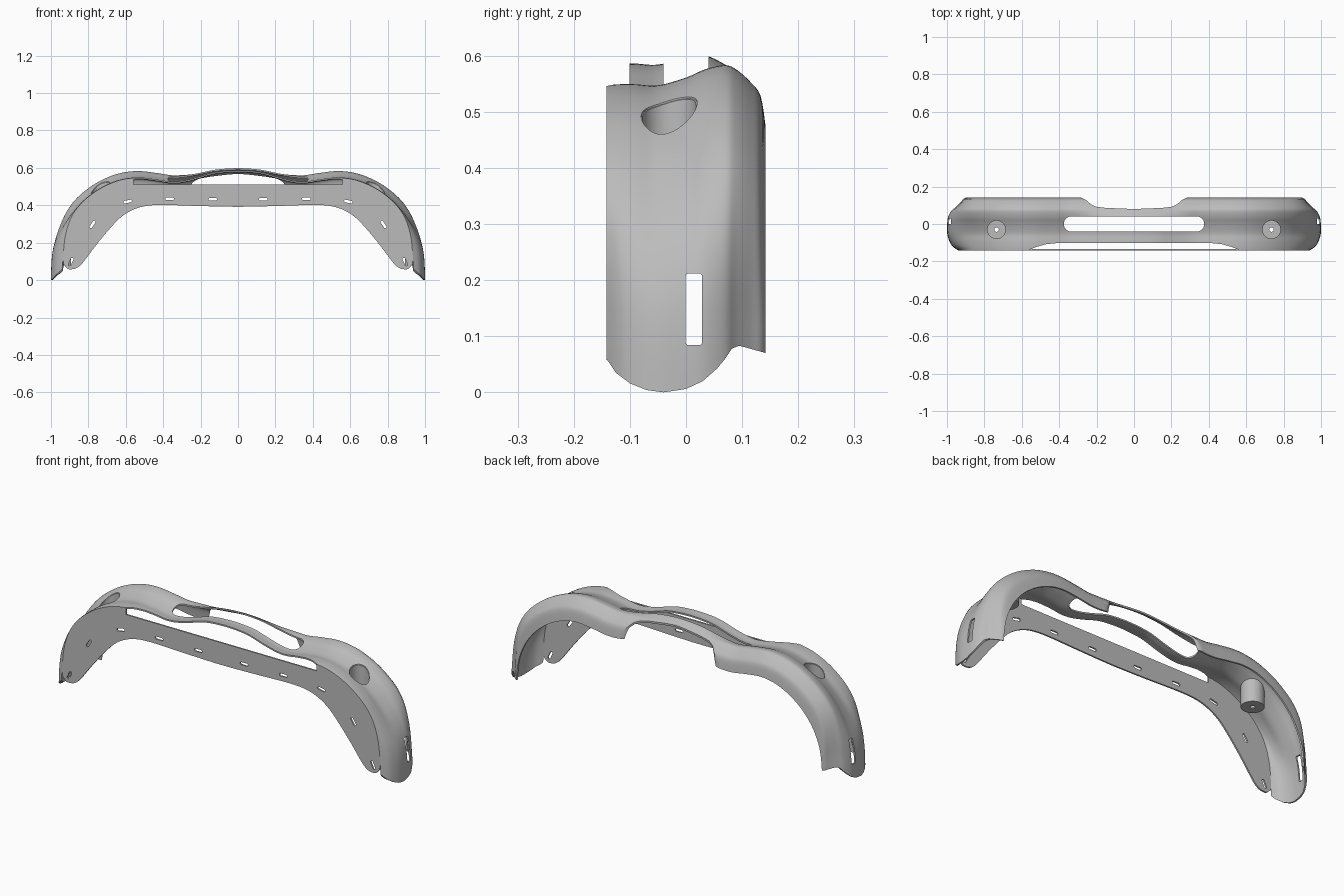
import bpy, bmesh, math
from mathutils import Vector
from mathutils.bvhtree import BVHTree

if "Cube" in bpy.data.objects:
    bpy.data.objects.remove(bpy.data.objects["Cube"], do_unlink=True)

grey = bpy.data.materials.new("plain_grey")
grey.use_nodes = True
grey.diffuse_color = (0.5, 0.5, 0.5, 1)
grey.node_tree.nodes["Principled BSDF"].inputs["Base Color"].default_value = (0.5, 0.5, 0.5, 1)


def spline(pts, steps):
    """Smooth curve through points of any dimension."""
    pts = [Vector(p) for p in pts]
    ext = [pts[0]] + pts + [pts[-1]]
    out = []
    for a, b, c, d in zip(ext, ext[1:], ext[2:], ext[3:]):
        for k in range(steps):
            t = k / steps
            out.append(b + (c - a) * (t / 2) + (a * 2 - b * 5 + c * 4 - d) * (t * t / 2)
                       + (b * 3 - a - c * 3 + d) * (t ** 3 / 2))
    return out + [pts[-1]]


def smoothstep(lo, hi, v):
    t = min(1, max(0, (v - lo) / (hi - lo)))
    return t * t * (3 - 2 * t)


def mirrored(pts):
    return [(-x, v) for x, v in reversed(pts) if x > 0] + list(pts)


def slot(cx, cy, w, h, r, angle=0):
    """Outline of a rounded rectangle."""
    out = []
    for q, (sx, sy) in enumerate(((1, 1), (-1, 1), (-1, -1), (1, -1))):
        for k in range(7):
            a = math.pi / 2 * (q + k / 6)
            x = sx * (w / 2 - r) + r * math.cos(a)
            y = sy * (h / 2 - r) + r * math.sin(a)
            c, s = math.cos(angle), math.sin(angle)
            out.append((cx + x * c - y * s, cy + x * s + y * c))
    return out


def disc(cx, cy, r, n=40):
    return [(cx + r * math.cos(2 * math.pi * k / n), cy + r * math.sin(2 * math.pi * k / n))
            for k in range(n)]


def prism(bm, pts, axis, lo, hi):
    place = {"x": lambda a, b, c: (c, a, b), "y": lambda a, b, c: (a, c, b),
             "z": lambda a, b, c: (a, b, c)}[axis]
    rings = [[bm.verts.new(place(a, b, c)) for a, b in pts] for c in (lo, hi)]
    n = len(pts)
    faces = [bm.faces.new(rings[0]), bm.faces.new(rings[1])]
    for i in range(n):
        j = (i + 1) % n
        faces.append(bm.faces.new((rings[0][i], rings[0][j], rings[1][j], rings[1][i])))
    bmesh.ops.recalc_face_normals(bm, faces=faces)


def make(name, bm):
    mesh = bpy.data.meshes.new(name)
    bm.to_mesh(mesh)
    bm.free()
    mesh.materials.append(grey)
    ob = bpy.data.objects.new(name, mesh)
    bpy.context.collection.objects.link(ob)
    return ob


def select(ob):
    bpy.ops.object.select_all(action="DESELECT")
    ob.select_set(True)
    bpy.context.view_layer.objects.active = ob


def cut(ob, bm):
    """Subtract the cutter mesh, then remove the cutter."""
    cutter = make("cutter", bm)
    cutter.hide_render = True
    select(ob)
    mod = ob.modifiers.new("cut", "BOOLEAN")
    mod.operation, mod.solver, mod.object = "DIFFERENCE", "EXACT", cutter
    bpy.ops.object.modifier_apply(modifier=mod.name)
    bpy.data.objects.remove(cutter, do_unlink=True)


def smooth(ob):
    select(ob)
    bpy.ops.object.shade_smooth_by_angle(angle=math.radians(35))


# Outer arch in x-z, and how far each y station sits inside it
ARCH = [(0, .6), (.12, .592), (.23, .572), (.34, .56), (.43, .572), (.53, .583), (.62, .574),
        (.7, .548), (.78, .505), (.86, .44), (.92, .365), (.96, .285), (.985, .2),
        (.997, .1), (1, 0), (1, -.05)]
# (y, inset on the shoulders, inset on the legs, inset at the centre)
SECTION = [(-.142, .036, .06, .014), (-.12, .034, .03, .014), (-.09, .034, .012, .014),
           (-.05, .036, .001, .016), (0, .022, .001, .004), (.035, .007, .005, 0),
           (.07, 0, .022, .016), (.09, .008, .045, .03), (.115, .03, .07, .05),
           (.133, .055, .085, .07), (.142, .11, .1, .1)]

path = spline(mirrored(ARCH), 6)
section = spline(SECTION, 4)
rows = []
for i, p in enumerate(path):
    t = (path[min(i + 1, len(path) - 1)] - path[max(i - 1, 0)]).normalized()
    leg = 1 - smoothstep(.12, .44, p.y)
    mid = 1 - smoothstep(.1, .34, abs(p.x))
    row = []
    for y, top, side, centre in section:
        d = leg * side + mid * centre + (1 - leg - mid) * top
        row.append((p.x + t.y * d, y, p.y - t.x * d))
    rows.append(row)

# Curved cover
bm = bmesh.new()
grid = [[bm.verts.new(c) for c in row] for row in rows]
for a, b in zip(grid, grid[1:]):
    for j in range(len(section) - 1):
        bm.faces.new((a[j], b[j], b[j + 1], a[j + 1]))
surface = BVHTree.FromBMesh(bm)
shell = make("curved_cover", bm)
select(shell)
solid = shell.modifiers.new("thickness", "SOLIDIFY")
solid.thickness, solid.offset = .008, -1
bpy.ops.object.modifier_apply(modifier=solid.name)

# Openings in the cover: long slot, front and rear notches, cup holes, side slots, lower edge
HOLE_X, HOLE_Y = .735, -.03
FRONT_NOTCH = [(0, -.101), (.4, -.101), (.47, -.108), (.52, -.122), (.56, -.138), (.565, -.2)]
REAR_NOTCH = [(0, .08), (.15, .086), (.2, .092), (.23, .105), (.255, .128), (.285, .142), (.29, .2)]
LOWER_EDGE = [(-.2, .06), (-.142, .06), (-.125, .035), (-.1, .016), (-.07, .004), (-.04, 0),
              (0, .006), (.03, .02), (.055, .042), (.07, .06), (.082, .078), (.095, .083),
              (.11, .079), (.142, .07), (.2, .07)]
bm = bmesh.new()
prism(bm, slot(0, 0, .75, .08, .038), "z", .4, .7)
prism(bm, mirrored(FRONT_NOTCH), "z", .4, .7)
prism(bm, mirrored(REAR_NOTCH), "z", .35, .7)
for s in (-1, 1):
    prism(bm, disc(s * HOLE_X, HOLE_Y, .05), "z", .4, .7)
prism(bm, slot(.014, .148, .029, .127, .004), "x", -1.1, 1.1)
prism(bm, LOWER_EDGE + [(.2, -.2), (-.2, -.2)], "x", -1.2, 1.2)
cut(shell, bm)
smooth(shell)

# Flat front plate following the front rim of the cover
INNER = [(0, .392), (.2, .396), (.4, .402), (.5, .395), (.57, .372), (.63, .333), (.69, .27),
         (.76, .185), (.82, .105), (.847, .075), (.875, .06), (.91, .06), (.932, .085)]
rim = [(row[0][0], row[0][2]) for row in rows if row[0][2] > .1]
inner = [tuple(p) for p in spline(mirrored(INNER), 4)]
bm = bmesh.new()
prism(bm, rim + inner[::-1], "y", -.142, -.134)
plate = make("front_plate", bm)

bm = bmesh.new()
prism(bm, [(-.56, .51), (.56, .51), (.56, .7), (-.56, .7)], "y", -.2, -.1)
for x, z, tilt in ((.135, .432, 0), (.365, .434, 0), (.59, .42, -12), (.778, .298, -57),
                   (.893, .098, -65)):
    for s in (-1, 1):
        prism(bm, slot(s * x, z, .045, .014, .006, s * math.radians(tilt)), "y", -.2, -.1)
cut(plate, bm)
smooth(plate)

# Screw cups hanging under the cover, their rims trimmed to its surface
CUP = [(.048, None), (.048, .408), (.012, .408), (.012, .4), (.055, .4), (.055, None)]
for side, s in (("left", 1), ("right", -1)):
    bm = bmesh.new()
    rings = []
    for r, z in CUP:
        ring = []
        for x, y in disc(s * HOLE_X, HOLE_Y, r):
            top = surface.ray_cast(Vector((x, y, 1)), Vector((0, 0, -1)))[0].z
            ring.append(bm.verts.new((x, y, top - .003 if z is None else z)))
        rings.append(ring)
    for a, b in zip(rings, rings[1:] + rings[:1]):
        for k in range(len(a)):
            m = (k + 1) % len(a)
            bm.faces.new((a[k], a[m], b[m], b[k]))
    bmesh.ops.recalc_face_normals(bm, faces=bm.faces)
    smooth(make(side + "_screw_cup", bm))
